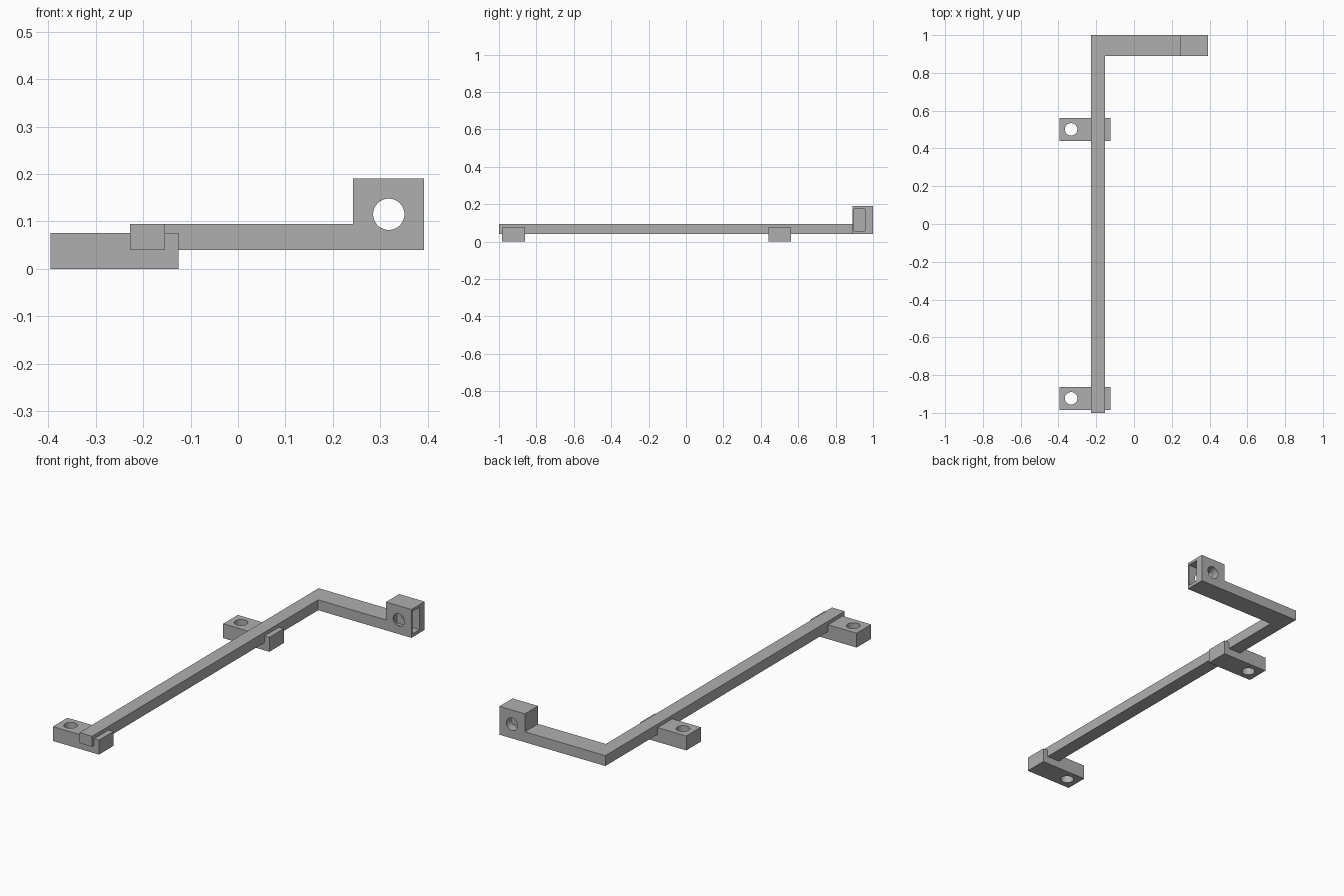
import bpy, bmesh
from mathutils import Matrix, Vector

cube = bpy.data.objects.get("Cube")
if cube:
    bpy.data.objects.remove(cube, do_unlink=True)

# Single grey finish
GREY = 0.43
grey = bpy.data.materials.new("matte grey")
grey.use_nodes = True
grey.diffuse_color = (GREY, GREY, GREY, 1)
grey.node_tree.nodes["Principled BSDF"].inputs["Base Color"].default_value = (GREY, GREY, GREY, 1)


def finish(name, bm):
    bmesh.ops.recalc_face_normals(bm, faces=bm.faces)
    mesh = bpy.data.meshes.new(name)
    bm.to_mesh(mesh)
    bm.free()
    mesh.materials.append(grey)
    obj = bpy.data.objects.new(name, mesh)
    bpy.context.collection.objects.link(obj)
    return obj


def box(name, low, high):
    low, high = Vector(low), Vector(high)
    bm = bmesh.new()
    bmesh.ops.create_cube(bm, size=1)
    bmesh.ops.scale(bm, vec=high - low, verts=bm.verts)
    bmesh.ops.translate(bm, vec=(low + high) / 2, verts=bm.verts)
    return finish(name, bm)


def rod(name, centre, axis, radius=0.033, length=0.4):
    bm = bmesh.new()
    turn = Vector(axis).to_track_quat('Z', 'Y').to_matrix().to_4x4()
    bmesh.ops.create_cone(bm, cap_ends=True, segments=48, radius1=radius, radius2=radius,
                          depth=length, matrix=Matrix.Translation(centre) @ turn)
    return finish(name, bm)


def prism(name, outline, bottom, top):
    bm = bmesh.new()
    face = bm.faces.new([bm.verts.new((x, y, bottom)) for x, y in outline])
    new = bmesh.ops.extrude_face_region(bm, geom=[face])["geom"]
    bmesh.ops.translate(bm, vec=(0, 0, top - bottom),
                        verts=[v for v in new if isinstance(v, bmesh.types.BMVert)])
    return finish(name, bm)


def combine(obj, tool, operation):
    """Apply a boolean and discard the tool object."""
    tool.hide_render = True
    mod = obj.modifiers.new("combine", 'BOOLEAN')
    mod.object, mod.operation, mod.solver = tool, operation, 'EXACT'
    bpy.context.view_layer.objects.active = obj
    bpy.ops.object.modifier_apply(modifier=mod.name)
    bpy.data.objects.remove(tool, do_unlink=True)


def smooth_holes(obj):
    bpy.ops.object.select_all(action='DESELECT')
    obj.select_set(True)
    bpy.context.view_layer.objects.active = obj
    bpy.ops.object.shade_smooth_by_angle(angle=0.5)


LEFT, RIGHT, END = -0.228, -0.154, 0.392
BOTTOM, TOP = 0.04, 0.095
ARM_FRONT = 0.89

# L-shaped bar with its raised end block
frame = prism("angled_bar", [(LEFT, -1), (RIGHT, -1), (RIGHT, ARM_FRONT),
                             (END, ARM_FRONT), (END, 1), (LEFT, 1)], BOTTOM, TOP)
combine(frame, box("end_block", (0.243, ARM_FRONT, BOTTOM), (END, 1, 0.19)), 'UNION')

# Nut pocket open at the block's end, and the bolt hole through it
combine(frame, box("nut_pocket", (0.26, 0.898, 0.058), (0.45, 0.957, 0.176)), 'DIFFERENCE')
combine(frame, rod("bolt_hole", (0.318, 0.945, 0.115), (0, 1, 0)), 'DIFFERENCE')
smooth_holes(frame)

# Mounting feet, each notched for the bar and drilled for a screw
for name, y in (("front_foot", -0.923), ("rear_foot", 0.501)):
    foot = box(name, (-0.395, y - 0.061, 0), (-0.125, y + 0.061, 0.076))
    combine(foot, box("notch", (LEFT, y - 0.2, BOTTOM), (RIGHT, y + 0.2, 0.2)), 'DIFFERENCE')
    combine(foot, rod("screw_hole", (-0.333, y, 0.04), (0, 0, 1)), 'DIFFERENCE')
    smooth_holes(foot)
